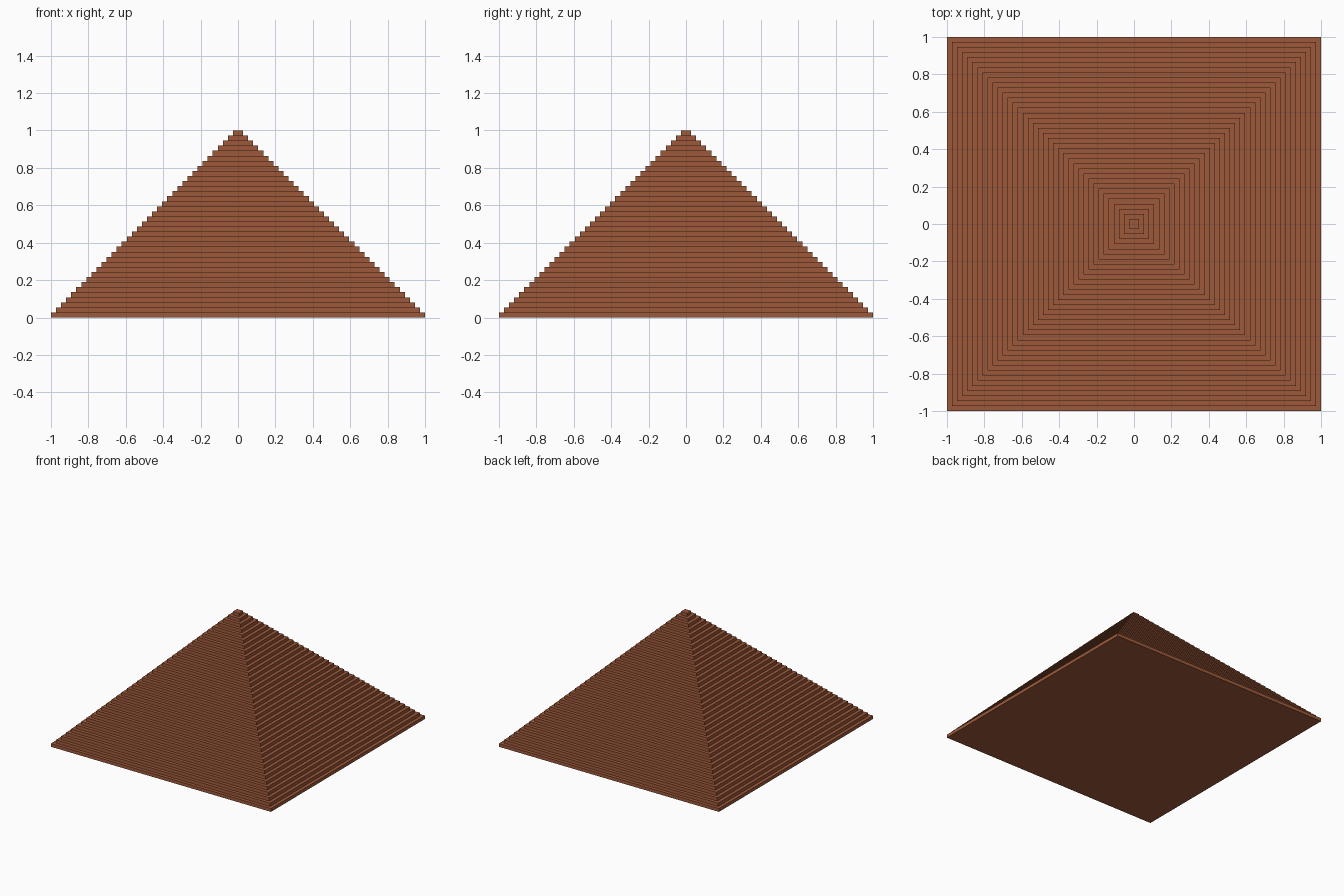
import bpy, bmesh

if "Cube" in bpy.data.objects:
    bpy.data.objects.remove(bpy.data.objects["Cube"])

STEPS = 37          # number of square layers
S = 1.0 / STEPS     # rise and run of each step

brick = bpy.data.materials.new("brick_brown")
brick.diffuse_color = (0.34, 0.10, 0.042, 1.0)
brick.use_nodes = True
brick.node_tree.nodes["Principled BSDF"].inputs["Base Color"].default_value = brick.diffuse_color

bm = bmesh.new()


def ring(half, z):
    """Square loop of vertices at one height."""
    return [bm.verts.new((sx * half, sy * half, z))
            for sx, sy in ((-1, -1), (1, -1), (1, 1), (-1, 1))]


def bridge(a, b):
    """Four quads joining two square loops."""
    for i in range(4):
        j = (i + 1) % 4
        bm.faces.new((a[i], a[j], b[j], b[i]))


# Underside
last = ring(1.0, 0.0)
bm.faces.new(last[::-1])

# Each layer: vertical riser, then flat tread in to the next layer
for k in range(STEPS):
    half = 1.0 - k * S
    top = ring(half, (k + 1) * S)
    bridge(last, top)
    if k < STEPS - 1:
        last = ring(half - S, (k + 1) * S)
        bridge(top, last)

# Capstone top
bm.faces.new(top)

mesh = bpy.data.meshes.new("stepped_pyramid")
bm.to_mesh(mesh)
bm.free()
mesh.materials.append(brick)
pyramid = bpy.data.objects.new("stepped_pyramid", mesh)
bpy.context.collection.objects.link(pyramid)
